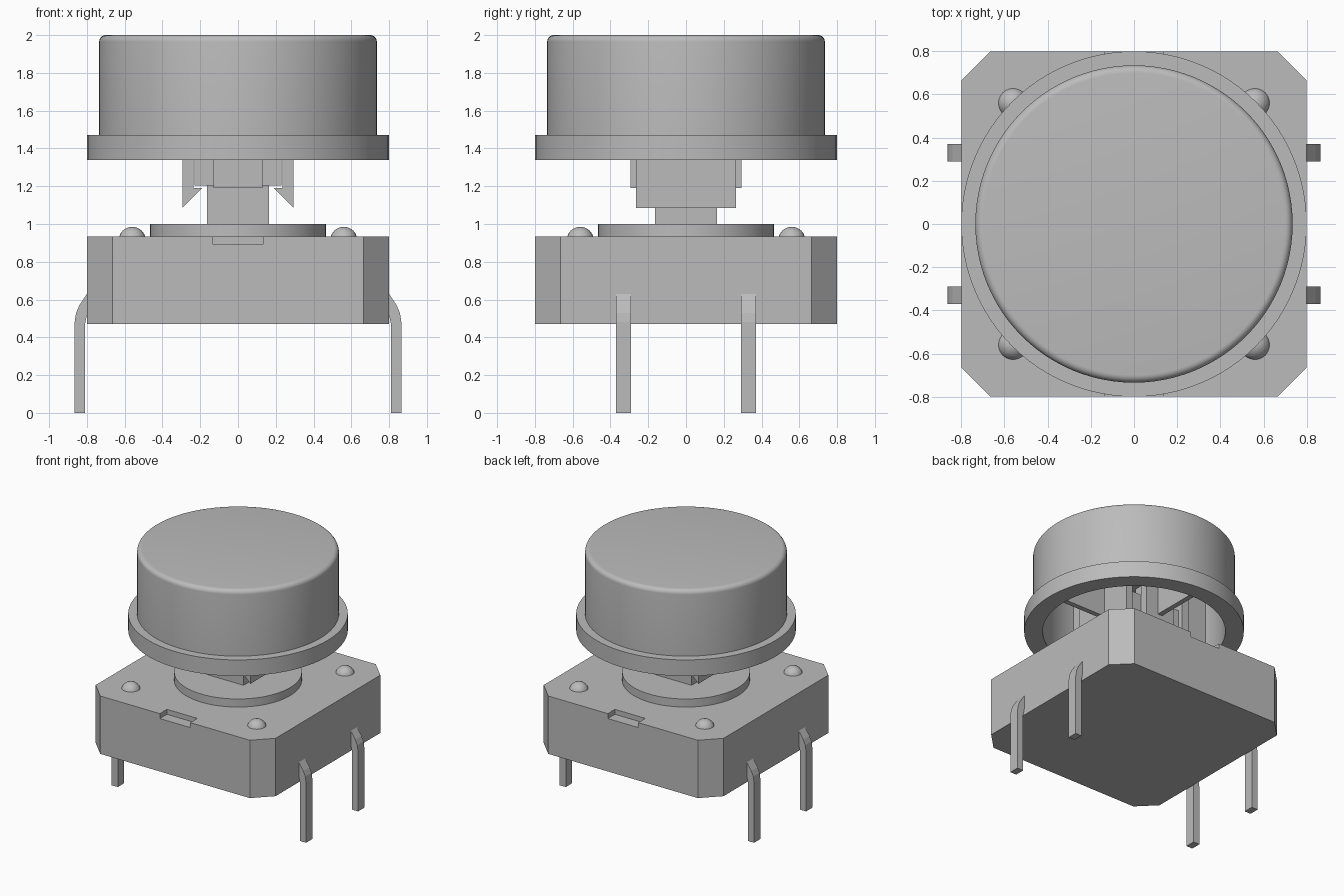
import bpy, bmesh, math
from mathutils import Vector, Matrix

if "Cube" in bpy.data.objects:
    bpy.data.objects.remove(bpy.data.objects["Cube"], do_unlink=True)

GREY = (0.5, 0.5, 0.5, 1)
mat = bpy.data.materials.new("plain grey")
mat.use_nodes = True
mat.diffuse_color = GREY
mat.node_tree.nodes["Principled BSDF"].inputs["Base Color"].default_value = GREY


def finish(name, bm, smooth=False):
    bmesh.ops.recalc_face_normals(bm, faces=bm.faces)
    mesh = bpy.data.meshes.new(name)
    bm.to_mesh(mesh)
    bm.free()
    obj = bpy.data.objects.new(name, mesh)
    mesh.materials.append(mat)
    bpy.context.collection.objects.link(obj)
    if smooth:
        bpy.ops.object.select_all(action='DESELECT')
        bpy.context.view_layer.objects.active = obj
        obj.select_set(True)
        bpy.ops.object.shade_smooth_by_angle(angle=math.radians(35))
    return obj


def box(name, x, y, z):
    """Box from (low, high) ranges."""
    bm = bmesh.new()
    bmesh.ops.create_cube(bm, size=1)
    for v in bm.verts:
        v.co = [r[0] if c < 0 else r[1] for c, r in zip(v.co, (x, y, z))]
    return finish(name, bm)


def prism(name, points, offset):
    """Extrude a flat outline along an offset."""
    bm = bmesh.new()
    face = bm.faces.new([bm.verts.new(p) for p in points])
    extruded = bmesh.ops.extrude_face_region(bm, geom=[face])["geom"]
    bmesh.ops.translate(bm, vec=offset, verts=[g for g in extruded if isinstance(g, bmesh.types.BMVert)])
    return finish(name, bm)


def lathe(name, profile, steps=72):
    """Spin an (r, z) profile about the z axis."""
    bm = bmesh.new()
    verts = [bm.verts.new((r, 0, z)) for r, z in profile]
    edges = [bm.edges.new(pair) for pair in zip(verts, verts[1:])]
    bmesh.ops.spin(bm, geom=verts + edges, axis=(0, 0, 1), cent=(0, 0, 0),
                   angle=math.tau, steps=steps)
    bmesh.ops.remove_doubles(bm, verts=bm.verts, dist=0.0005)
    return finish(name, bm, True)


# Housing: square block with cut corners
H, C = 0.8, 0.665
outline = [(C, -H), (H, -C), (H, C), (C, H), (-C, H), (-H, C), (-H, -C), (-C, -H)]
housing = prism("housing", [(x, y, 0.47) for x, y in outline], (0, 0, 0.465))

# Shallow notches in the front and back top edges
bpy.context.view_layer.objects.active = housing
for s in (-1, 1):
    cutter = box("notch_cutter", (-0.135, 0.135), sorted((s * 0.71, s * 0.9)), (0.895, 1.0))
    cutter.hide_render = True
    mod = housing.modifiers.new("notch", 'BOOLEAN')
    mod.operation, mod.object, mod.solver = 'DIFFERENCE', cutter, 'EXACT'
    bpy.ops.object.modifier_apply(modifier=mod.name)
    bpy.data.objects.remove(cutter, do_unlink=True)

# Collar and plunger
lathe("collar", [(0, 0.92), (0.465, 0.92), (0.465, 1.0), (0, 1.0)])
box("plunger_stem", (-0.165, 0.165), (-0.165, 0.165), (0.99, 1.21))
box("plunger_head", (-0.23, 0.23), (-0.23, 0.23), (1.205, 1.5))

# Domed rivets and bent pins at the four corners
leg_profile = [(0.81, 0), (0.865, 0), (0.865, 0.48), (0.857, 0.53), (0.84, 0.57),
               (0.8, 0.63), (0.77, 0.63), (0.77, 0.56), (0.8, 0.52), (0.81, 0.47)]
for sx, side in ((1, "left"), (-1, "right")):
    for sy, end in ((-1, "front"), (1, "back")):
        bm = bmesh.new()
        bmesh.ops.create_uvsphere(bm, u_segments=24, v_segments=12, radius=0.072,
                                  matrix=Matrix.Translation((sx * 0.56, sy * 0.56, 0.913)))
        finish(f"{end}_{side}_rivet", bm, True)
        prism(f"{end}_{side}_pin", [(sx * x, sy * 0.33 - 0.04, z) for x, z in leg_profile],
              (0, 0.08, 0))

# Hollow round cap with a flange and rounded top edge
rim = [(0.7 + 0.035 * math.cos(a), 1.965 + 0.035 * math.sin(a))
       for a in [math.pi / 2 * i / 6 for i in range(7)]]
lathe("cap", [(0, 1.9), (0.665, 1.9), (0.665, 1.34), (0.8, 1.34), (0.8, 1.47), (0.735, 1.47)]
      + rim + [(0, 2.0)], 96)

# Snap hooks, guide plates and stiffening ribs inside the cap
hook_profile = [(0.235, 1.91), (0.235, 1.19), (0.19, 1.19), (0.295, 1.085), (0.295, 1.91)]
for s, side, end in ((1, "left", "back"), (-1, "right", "front")):
    prism(f"{side}_hook", [(s * x, -0.265, z) for x, z in hook_profile], (0, 0.53, 0))
    box(f"{end}_guide", (-0.13, 0.13), sorted((s * 0.235, s * 0.295)), (1.19, 1.91))
    box(f"{side}_rib", sorted((s * 0.29, s * 0.68)), (-0.02, 0.02), (1.35, 1.91))
    box(f"{end}_rib", (-0.02, 0.02), sorted((s * 0.29, s * 0.68)), (1.35, 1.91))
